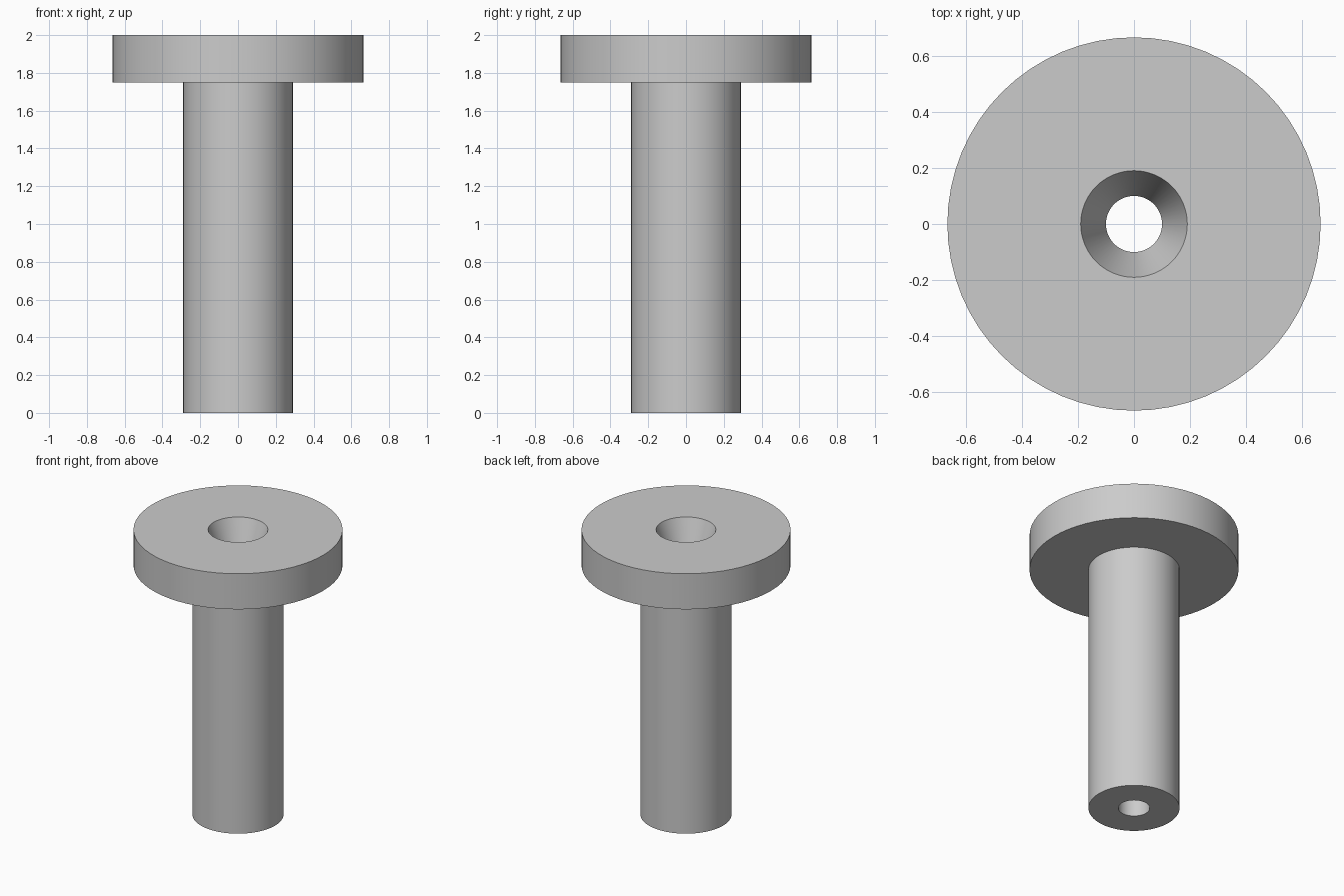
import bpy
import bmesh
import math
from mathutils import Matrix, Vector

SEGMENTS = 64

cube = bpy.data.objects.get("Cube")
if cube:
    bpy.data.objects.remove(cube, do_unlink=True)

# Plain grey material
grey = bpy.data.materials.new("plain grey")
grey.use_nodes = True
colour = (0.6, 0.6, 0.6, 1)
grey.diffuse_color = colour
grey.node_tree.nodes["Principled BSDF"].inputs["Base Color"].default_value = colour


def lathe(name, profile):
    """Revolve a closed (radius, height) profile around the z axis."""
    bm = bmesh.new()
    verts = [bm.verts.new((r, 0, z)) for r, z in profile]
    edges = [bm.edges.new((v, verts[(i + 1) % len(verts)]))
             for i, v in enumerate(verts)]
    bmesh.ops.spin(bm, geom=verts + edges, cent=(0, 0, 0), axis=(0, 0, 1),
                   angle=math.tau, steps=SEGMENTS, use_merge=True)
    bmesh.ops.remove_doubles(bm, verts=bm.verts, dist=1e-5)
    bmesh.ops.recalc_face_normals(bm, faces=bm.faces)
    mesh = bpy.data.meshes.new(name)
    bm.to_mesh(mesh)
    bm.free()
    mesh.materials.append(grey)
    obj = bpy.data.objects.new(name, mesh)
    bpy.context.collection.objects.link(obj)
    bpy.ops.object.select_all(action="DESELECT")
    obj.select_set(True)
    bpy.context.view_layer.objects.active = obj
    bpy.ops.object.shade_smooth_by_angle(angle=math.radians(15))
    return obj


# Flanged bushing: shaft, wide head, tapered mouth and straight bore
lathe("flanged_bushing", [
    (0.1, 0), (0.29, 0), (0.29, 1.75), (0.665, 1.75),
    (0.665, 2), (0.19, 2), (0.1, 1.75),
])
